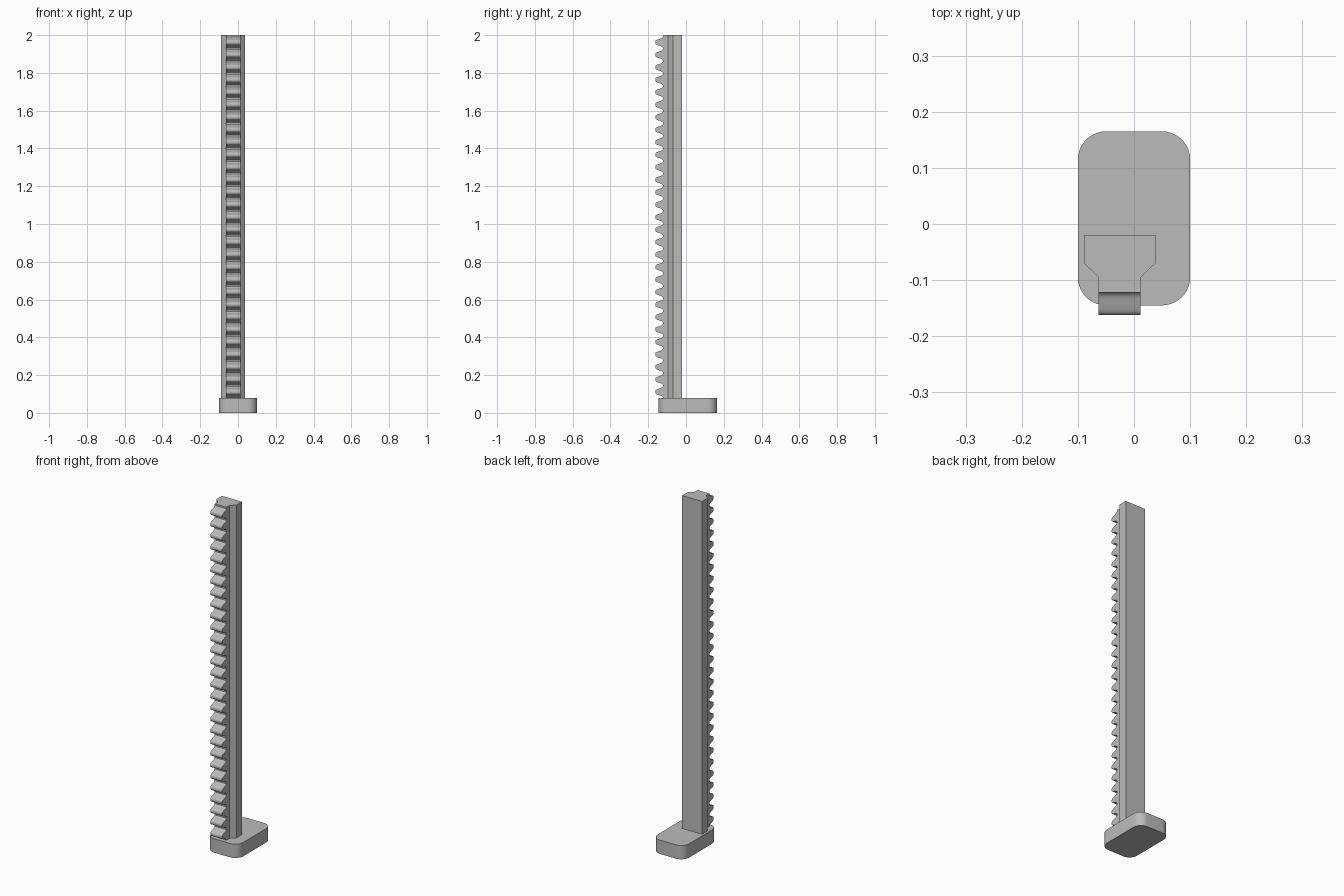
import bpy, bmesh, math

if "Cube" in bpy.data.objects:
    bpy.data.objects.remove(bpy.data.objects["Cube"])

grey = bpy.data.materials.new("light grey")
grey.diffuse_color = (0.5, 0.5, 0.5, 1)
grey.use_nodes = True
grey.node_tree.nodes["Principled BSDF"].inputs["Base Color"].default_value = grey.diffuse_color


def extrude(name, outline, offset):
    """Closed outline of 3D points, extruded along offset."""
    bm = bmesh.new()
    face = bm.faces.new([bm.verts.new(p) for p in outline])
    new = bmesh.ops.extrude_face_region(bm, geom=[face])["geom"]
    bmesh.ops.translate(bm, vec=offset, verts=[v for v in new if isinstance(v, bmesh.types.BMVert)])
    bmesh.ops.recalc_face_normals(bm, faces=bm.faces)
    mesh = bpy.data.meshes.new(name)
    bm.to_mesh(mesh)
    bm.free()
    mesh.materials.append(grey)
    obj = bpy.data.objects.new(name, mesh)
    bpy.context.collection.objects.link(obj)
    bpy.ops.object.select_all(action="DESELECT")
    obj.select_set(True)
    bpy.context.view_layer.objects.active = obj
    bpy.ops.object.shade_smooth_by_angle(angle=math.radians(32))
    return obj


# Base plate with rounded vertical corners
R, BASE_H = 0.05, 0.08
outline = []
for cx, cy, start in ((0.05, 0.115, 0), (-0.05, 0.115, 90), (-0.05, -0.095, 180), (0.05, -0.095, 270)):
    for i in range(11):
        a = math.radians(start + 9 * i)
        outline.append((cx + R * math.cos(a), cy + R * math.sin(a), 0))
extrude("base_plate", outline, (0, 0, BASE_H))

# Column: wide back, chamfered to a narrow front
MID = -0.0255
half = [(0.0635, -0.02), (0.0635, -0.07), (0.0375, -0.095), (0.0375, -0.122)]
section = half + [(-x, y) for x, y in reversed(half)]
extrude("column", [(MID + x, y, BASE_H) for x, y in section], (0, 0, 2 - BASE_H))

# Rack teeth: rounded tips, sloped flanks, filleted roots
PITCH, FIRST, COUNT = 0.0661, 0.111, 29
flank = [(-0.120, 0.030), (-0.1225, 0.0285), (-0.1245, 0.0255), (-0.128, 0.0225), (-0.133, 0.0205),
         (-0.150, 0.0150), (-0.156, 0.0125), (-0.160, 0.0095), (-0.1625, 0.0050)]
for n in range(COUNT):
    zc = FIRST + n * PITCH
    tooth = [(y, zc - z) for y, z in flank] + [(y, zc + z) for y, z in reversed(flank)]
    extrude(f"tooth_{n + 1}", [(MID - 0.0375, y, z) for y, z in tooth], (0.075, 0, 0))
